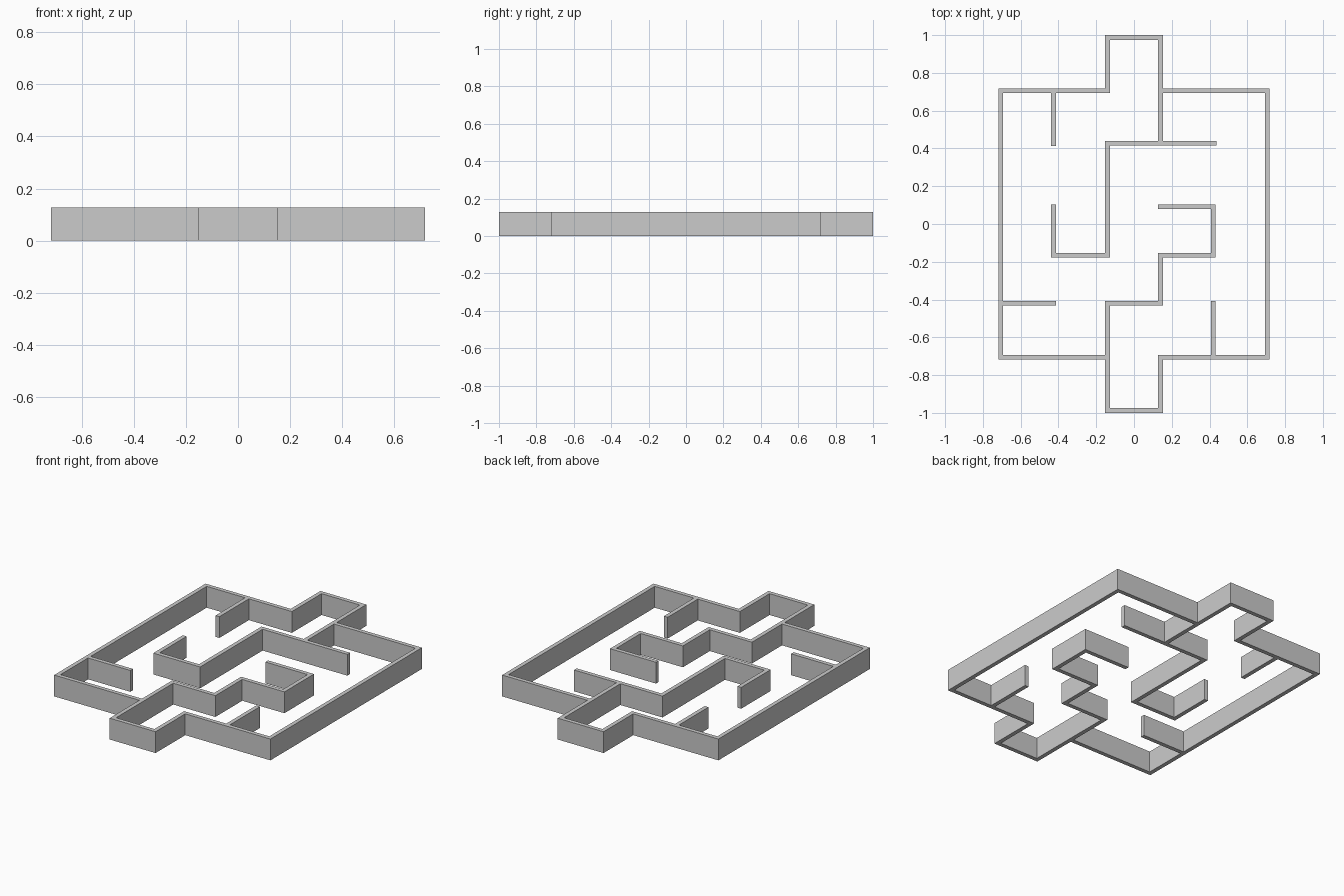
import bpy, bmesh
from mathutils import Vector

if "Cube" in bpy.data.objects:
    bpy.data.objects.remove(bpy.data.objects["Cube"])

HALF = 0.0125     # half wall thickness
HEIGHT = 0.128
A, B, C, D = 0.14, 0.424, 0.706, 0.9875   # wall centre lines


def wall(name, path):
    """Mitred wall of constant thickness along an axis-aligned centre line."""
    pts = [Vector(p) for p in path]
    bm = bmesh.new()
    rings = []
    for i, p in enumerate(pts):
        dirs = []
        if i > 0:
            dirs.append((p - pts[i - 1]).normalized())
        if i < len(pts) - 1:
            dirs.append((pts[i + 1] - p).normalized())
        # summing the side normals gives the mitre at a right-angle corner
        off = sum((Vector((-d.y, d.x)) for d in dirs), Vector((0, 0))) * HALF
        l, r = p + off, p - off
        rings.append([bm.verts.new((q.x, q.y, z)) for q, z in
                      ((l, 0), (r, 0), (r, HEIGHT), (l, HEIGHT))])
    for a, b in zip(rings, rings[1:]):
        for k in range(4):
            n = (k + 1) % 4
            bm.faces.new((a[k], a[n], b[n], b[k]))
    bm.faces.new(rings[0])
    bm.faces.new(rings[-1])
    bmesh.ops.recalc_face_normals(bm, faces=bm.faces)
    mesh = bpy.data.meshes.new(name)
    bm.to_mesh(mesh)
    bm.free()
    bpy.context.collection.objects.link(bpy.data.objects.new(name, mesh))


# Outer walls with the entrance and exit bays
wall("left_outer_wall", [(A, 0.428 + HALF), (A, D), (-A, D), (-A, C), (-C, C),
                         (-C, -C), (-A - HALF, -C)])
wall("right_outer_wall", [(A + HALF, C), (C, C), (C, -C), (A, -C), (A, -D),
                          (-A, -D), (-A, -0.42), (A, -0.42), (A, -0.165),
                          (0.42, -0.165), (0.42, 0.091), (0.127, 0.091)])
# Free-standing inner wall
wall("inner_wall", [(0.436, 0.428), (-A, 0.428), (-A, -0.165),
                    (-0.426, -0.165), (-0.426, 0.103)])
# Short dead-end walls
wall("back_stub_wall", [(-0.426, C - HALF), (-0.426, 0.413)])
wall("left_stub_wall", [(-C + HALF, -0.42), (-0.413, -0.42)])
wall("front_stub_wall", [(0.42, -C + HALF), (0.42, -0.408)])
